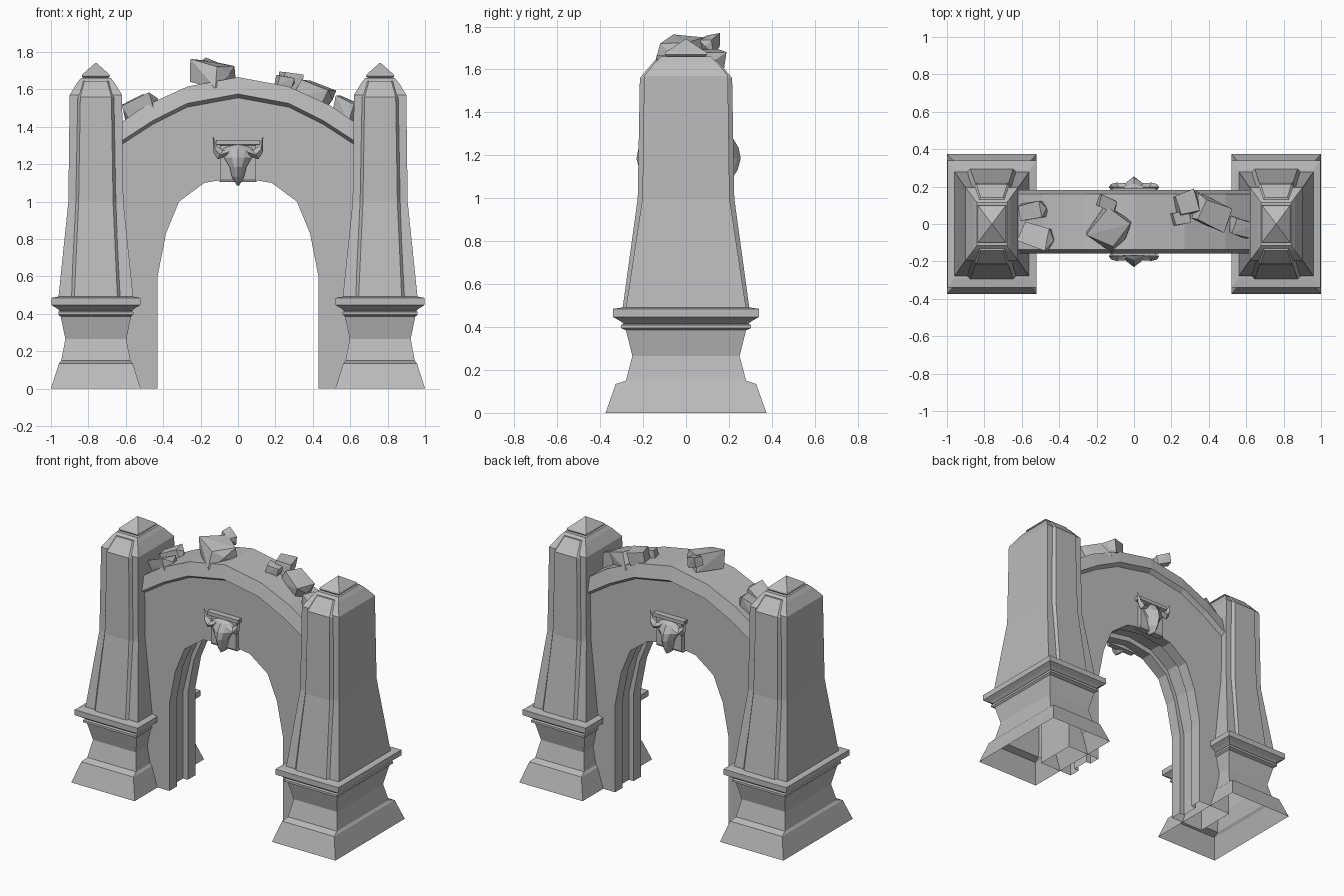
import bpy, bmesh, random
from mathutils import Vector, Matrix

if "Cube" in bpy.data.objects:
    bpy.data.objects.remove(bpy.data.objects["Cube"])

stone = bpy.data.materials.new("grey stone")
stone.use_nodes = True
GREY = (0.5, 0.5, 0.5, 1)
stone.diffuse_color = GREY
stone.node_tree.nodes["Principled BSDF"].inputs["Base Color"].default_value = GREY


def finish(name, bm):
    bmesh.ops.recalc_face_normals(bm, faces=bm.faces)
    mesh = bpy.data.meshes.new(name)
    bm.to_mesh(mesh)
    bm.free()
    mesh.materials.append(stone)
    obj = bpy.data.objects.new(name, mesh)
    bpy.context.collection.objects.link(obj)
    return obj


def loft(name, rings, cap_start=True, cap_end=True):
    """Skin a row of closed rings that share a point count."""
    bm = bmesh.new()
    rows = [[bm.verts.new(p) for p in ring] for ring in rings]
    n = len(rows[0])
    for a, b in zip(rows, rows[1:]):
        for i in range(n):
            j = (i + 1) % n
            bm.faces.new((a[i], a[j], b[j], b[i]))
    if cap_start:
        bm.faces.new(rows[0])
    if cap_end:
        bm.faces.new(rows[-1])
    return finish(name, bm)


def rect(cx, z, hx, hy):
    return [(cx - hx, -hy, z), (cx + hx, -hy, z), (cx + hx, hy, z), (cx - hx, hy, z)]


def both_sides(half):
    """Complete a right-to-centre list of point pairs with its mirror image."""
    flip = lambda p: (-p[0], p[1])
    return half + [tuple(flip(p) for p in pair) for pair in reversed(half[:-1])]


# Pillars: each profile row is height, half width, half depth
PLINTH = [(0, .24, .375), (.135, .197, .327), (.15, .185, .28), (.265, .163, .25),
          (.385, .188, .28), (.395, .2, .303), (.41, .2, .303), (.415, .192, .29),
          (.43, .21, .31), (.447, .238, .34), (.485, .238, .34), (.492, .2, .29)]
SHAFT = [(.487, .2, .28), (1.0, .147, .203), (1.57, .14, .195), (1.635, .1, .142),
         (1.66, .08, .115)]
FINIAL = [(1.655, .06, .085), (1.67, .076, .1), (1.68, .072, .096), (1.742, .002, .002)]
# Raised panel: height, half width, outer depth, inner depth
PANEL = [(.49, .115, .295, .27), (1.0, .092, .225, .19), (1.56, .083, .215, .18),
         (1.645, .06, .143, .11)]

for side, label in ((1, "left"), (-1, "right")):
    cx = .76 * side
    loft(label + "_pillar_plinth", [rect(cx, *r) for r in PLINTH], cap_start=False)
    loft(label + "_pillar_shaft", [rect(cx, *r) for r in SHAFT])
    loft(label + "_pillar_finial", [rect(cx, *r) for r in FINIAL])
    for d, face in ((-1, "front"), (1, "back")):
        loft(f"{label}_{face}_panel",
             [[(cx - w - .024, d * inner, z), (cx - w, d * outer, z),
               (cx + w, d * outer, z), (cx + w + .024, d * inner, z)]
              for z, w, outer, inner in PANEL])

# Arch wall: pairs of opening edge and outer edge, with a channel in the soffit
MID = .012
WALL, CHANNEL, DEPTH = .14, .06, .035
ARCH = both_sides([((.43, 0), (.68, 0)), ((.43, .6), (.68, .6)), ((.385, .83), (.66, 1.31)),
                   ((.315, 1.0), (.46, 1.44)), ((.18, 1.1), (.27, 1.53)), ((0, 1.13), (0, 1.58))])
rings = []
for inner, outer in ARCH:
    a, b = Vector(inner), Vector(outer)
    c = a + (b - a).normalized() * DEPTH
    section = [(b, -WALL), (a, -WALL), (a, -CHANNEL), (c, -CHANNEL),
               (c, CHANNEL), (a, CHANNEL), (a, WALL), (b, WALL)]
    rings.append([(p.x, MID + y, p.y) for p, y in section])
loft("arch_wall", rings, cap_start=False, cap_end=False)

# Coping: pairs of lower and upper edge
COPING = both_sides([((.66, 1.3), (.66, 1.4)), ((.46, 1.43), (.49, 1.515)),
                     ((.27, 1.525), (.27, 1.615)), ((0, 1.575), (0, 1.665))])
rings = []
for (lx, lz), (ux, uz) in COPING:
    section = [(lx, lz - .02, -WALL), (lx, lz, -.17), (ux, uz, -.148),
               (ux, uz, .148), (lx, lz, .17), (lx, lz - .02, WALL)]
    rings.append([(x, MID + y, z) for x, z, y in section])
loft("arch_coping", rings)

# Horned skulls on both faces
SKULL = [(1.305, .05, .03), (1.285, .08, .055), (1.235, .075, .085), (1.185, .045, .095),
         (1.13, .032, .08), (1.085, .006, .05)]
HORN = [(.05, 1.265, .022), (.095, 1.25, .024), (.122, 1.28, .017), (.134, 1.345, .002)]
for d, face in ((-1, "front"), (1, "back")):
    y0 = MID + d * WALL
    loft(face + "_skull_plate",
         [[(-w, y0 - d * .02, z), (w, y0 - d * .02, z), (w, y0 + d * t, z), (-w, y0 + d * t, z)]
          for z, w, t in ((1.105, .1, .022), (1.12, .095, .03), (1.3, .095, .03),
                          (1.305, .118, .04), (1.328, .118, .04))])
    loft(face + "_skull",
         [[(-w, y0, z), (-w, y0 + d * t * .5, z), (-w * .45, y0 + d * t * .9, z),
           (0, y0 + d * (t + .008), z), (w * .45, y0 + d * t * .9, z),
           (w, y0 + d * t * .5, z), (w, y0, z)] for z, w, t in SKULL])
    for s, label in ((1, "left"), (-1, "right")):
        yh = y0 + d * .045
        loft(f"{face}_{label}_horn",
             [[(s * (x - r * .6), yh, z + r), (s * x, yh + r, z),
               (s * (x + r * .6), yh, z - r), (s * x, yh - r, z)] for x, z, r in HORN])

# Rubble lying on the coping: centre, size, turn, tilt
ROCKS = [((-.545, .07, 1.505), (.15, .1, .1), .2, -.4),
         ((-.52, -.06, 1.5), (.18, .13, .1), -.3, -.4),
         ((-.13, -.02, 1.685), (.17, .19, .12), -.6, .15),
         ((-.15, .11, 1.72), (.1, .07, .07), -.4, .3),
         ((.275, .11, 1.645), (.12, .13, .1), .3, .2),
         ((.25, .03, 1.64), (.09, .07, .06), .2, .2),
         ((.41, .06, 1.575), (.18, .14, .12), -.4, .4),
         ((.57, -.02, 1.5), (.12, .09, .1), -.3, .4)]
random.seed(7)
for i, (centre, size, turn, tilt) in enumerate(ROCKS):
    bm = bmesh.new()
    place = (Matrix.Translation(centre) @ Matrix.Rotation(turn, 4, "Z")
             @ Matrix.Rotation(tilt, 4, "Y") @ Matrix.Diagonal((*size, 1)))
    for x in (-.5, .5):
        for y in (-.5, .5):
            for z in (-.5, .5):
                p = Vector((x, y, z)) * random.uniform(.75, 1.1)
                bm.verts.new(place @ p)
    bm.verts.new(place @ Vector((.6, 0, .1)))
    hull = bmesh.ops.convex_hull(bm, input=bm.verts)
    loose = [v for v in bm.verts if not v.link_faces]
    bmesh.ops.delete(bm, geom=loose, context="VERTS")
    finish(f"rubble_{i + 1}", bm)
